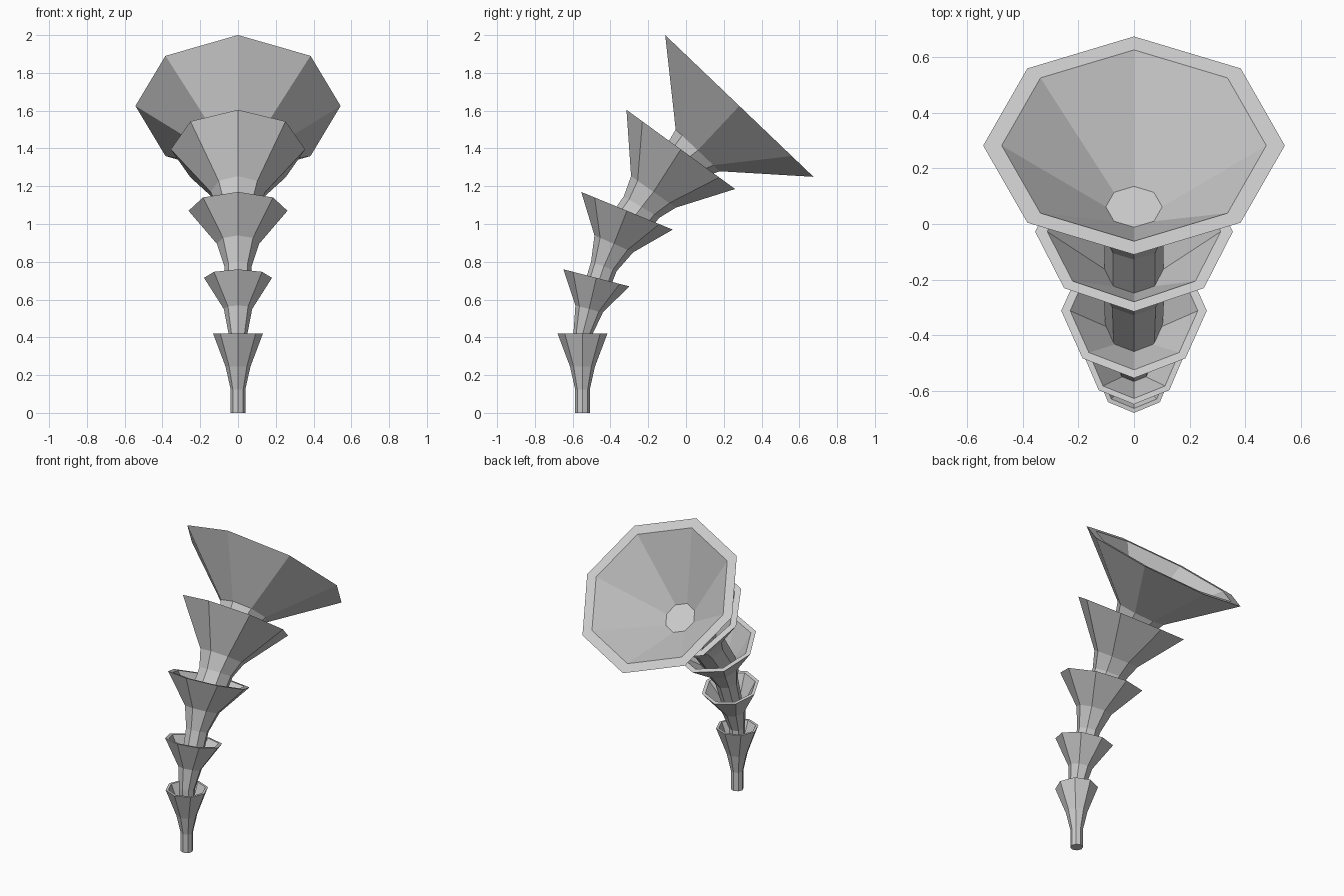
import bpy, bmesh
from math import sin, cos, pi, radians
from mathutils import Vector

if "Cube" in bpy.data.objects:
    bpy.data.objects.remove(bpy.data.objects["Cube"])

SIDES = 8


def ring(bm, y, z, r, tilt):
    # octagon centred at (0, y, z), leaning towards +y by tilt degrees
    t = radians(tilt)
    v = Vector((0, cos(t), -sin(t)))
    c = Vector((0, y, z))
    return [bm.verts.new(c + r * (cos(2 * pi * i / SIDES) * Vector((1, 0, 0))
                                  + sin(2 * pi * i / SIDES) * v)) for i in range(SIDES)]


def horn(name, rings):
    # rings from foot to rim as (y, z, radius, tilt); hollow down to the throat
    bm = bmesh.new()
    ym, zm, rm, tm = rings[-2]
    yt, zt, rt, tt = rings[-1]
    inner = [(yt, zt, rt * 0.877, tt), (ym, zm, rm * 0.63, tm)]
    loops = [ring(bm, *p) for p in rings + inner]
    for a, b in zip(loops, loops[1:]):
        for i in range(SIDES):
            j = (i + 1) % SIDES
            bm.faces.new((a[i], a[j], b[j], b[i]))
    bm.faces.new(loops[0])
    bm.faces.new(loops[-1])
    bmesh.ops.recalc_face_normals(bm, faces=bm.faces[:])
    me = bpy.data.meshes.new(name)
    bm.to_mesh(me)
    bm.free()
    ob = bpy.data.objects.new(name, me)
    bpy.context.collection.objects.link(ob)


# bottom horn, upright
horn("horn_base", [(-0.548, 0, 0.039, 0), (-0.548, 0.125, 0.039, 0),
                   (-0.548, 0.245, 0.066, 0), (-0.548, 0.42, 0.132, 0)])
# each following horn grows out of the throat below and leans further
horn("horn_second", [(-0.548, 0.245, 0.045, 0), (-0.546, 0.42, 0.05, 8),
                     (-0.513, 0.55, 0.075, 15), (-0.475, 0.715, 0.18, 14.5)])
horn("horn_third", [(-0.513, 0.55, 0.062, 15), (-0.435, 0.775, 0.072, 20),
                    (-0.382, 0.895, 0.112, 23.5), (-0.3125, 1.07, 0.262, 22.4)])
horn("horn_fourth", [(-0.382, 0.895, 0.103, 23.5), (-0.235, 1.09, 0.11, 31),
                     (-0.172, 1.17, 0.145, 35), (-0.0275, 1.395, 0.356, 36.1)])
horn("horn_top", [(-0.172, 1.17, 0.107, 35), (-0.05, 1.30, 0.107, 43),
                  (0.062, 1.39, 0.161, 43.5), (0.2825, 1.625, 0.543, 43.7)])
